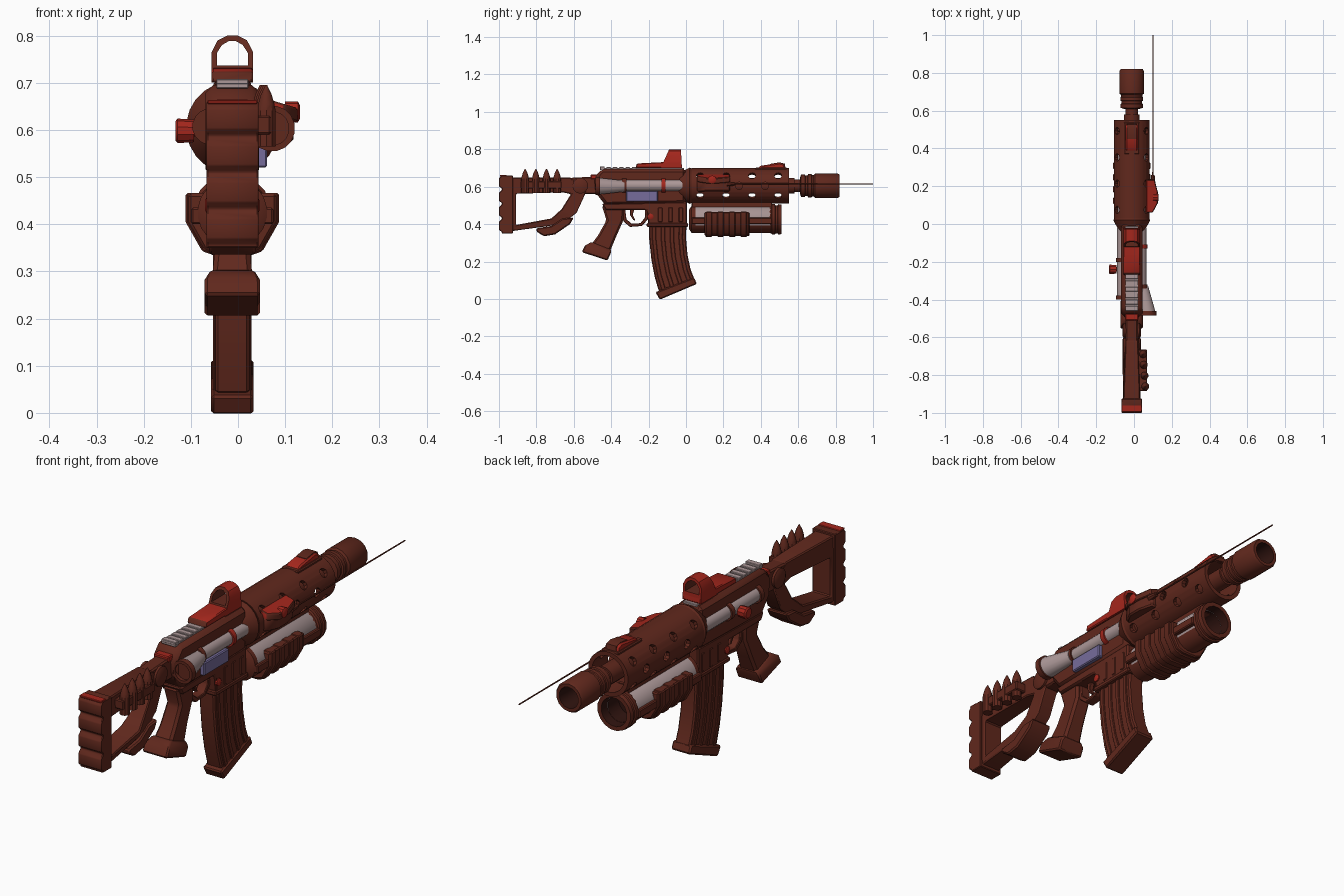
import bpy, bmesh, math
from mathutils import Vector

if "Cube" in bpy.data.objects:
    bpy.data.objects.remove(bpy.data.objects["Cube"])

C = -0.012          # gun centre line in x
AX = 0.605          # barrel axis height
LZ = 0.425          # launcher axis height


def mat(name, col):
    m = bpy.data.materials.new(name)
    m.diffuse_color = (*col, 1)
    m.use_nodes = True
    m.node_tree.nodes["Principled BSDF"].inputs["Base Color"].default_value = m.diffuse_color
    return m


BROWN = mat("dark_brown", (0.118, 0.021, 0.012))
RED = mat("red", (0.37, 0.02, 0.012))
GREY = mat("warm_grey", (0.41, 0.31, 0.31))
LAV = mat("lavender", (0.18, 0.15, 0.33))
BORE = mat("bore_dark", (0.03, 0.007, 0.005))


def loft(name, loops, m, cyclic=False, bevel=0):
    """Bridge equal-length point loops into one solid."""
    bm = bmesh.new()
    vs = [[bm.verts.new(p) for p in lp] for lp in loops]
    n = len(vs[0])
    for a, b in list(zip(vs, vs[1:])) + ([(vs[-1], vs[0])] if cyclic else []):
        for i in range(n):
            j = (i + 1) % n
            bm.faces.new((a[i], a[j], b[j], b[i]))
    if not cyclic:
        bm.faces.new(vs[0])
        bm.faces.new(vs[-1])
    bmesh.ops.recalc_face_normals(bm, faces=bm.faces[:])
    if bevel:
        es = [e for e in bm.edges if e.calc_face_angle(0) > 0.6]
        bmesh.ops.bevel(bm, geom=es, offset=bevel, segments=1, affect='EDGES', clamp_overlap=True)
    me = bpy.data.meshes.new(name)
    bm.to_mesh(me)
    bm.free()
    me.materials.append(m)
    ob = bpy.data.objects.new(name, me)
    bpy.context.collection.objects.link(ob)
    bpy.context.view_layer.objects.active = ob
    bpy.ops.object.select_all(action='DESELECT')
    ob.select_set(True)
    bpy.ops.object.shade_smooth_by_angle(angle=math.radians(35))
    return ob


def paint(ob, m, rule):
    """Second colour on the faces that meet a rule."""
    ob.data.materials.append(m)
    for p in ob.data.polygons:
        if rule(p):
            p.material_index = 1


def side(name, pts, half, m, bevel=0.006, x=C):
    """Side (y, z) outline extruded across x."""
    return loft(name, [[(x + s * half, y, z) for y, z in pts] for s in (-1, 1)], m, bevel=bevel)


def front(name, pts, y0, y1, m, bevel=0.005, x=C):
    """Cross-section (x, z) extruded along y."""
    return loft(name, [[(x + a, y, z) for a, z in pts] for y in (y0, y1)], m, bevel=bevel)


def box(name, x0, x1, y0, y1, z0, z1, m, bevel=0.004):
    return front(name, [(x0, z0), (x1, z0), (x1, z1), (x0, z1)], y0, y1, m, bevel, x=0)


def frame(name, outer, inner, half, m, bevel=0.005):
    """Side outline with an opening."""
    P = lambda pts, s: [(C + s * half, y, z) for y, z in pts]
    return loft(name, [P(outer, -1), P(outer, 1), P(inner, 1), P(inner, -1)], m, cyclic=True, bevel=bevel)


def lathe(name, prof, m, x=C, z=AX, n=16, axis='Y', at=0, closed=False):
    """Turned part from (position, radius) pairs along an axis."""
    ang = [2 * math.pi * (i + 0.5) / n for i in range(n)]
    place = {'Y': lambda t, u, v: (x + u, t, z + v), 'X': lambda t, u, v: (t, at + u, z + v),
             'Z': lambda t, u, v: (x + u, at + v, t)}[axis]
    return loft(name, [[place(t, r * math.cos(a), r * math.sin(a)) for a in ang] for t, r in prof], m, cyclic=closed)


def stack(name, secs, m, bevel=0.006):
    """Rectangular sections (y0, z0, y1, z1, half width)."""
    return loft(name, [[(C - w, a, b), (C + w, a, b), (C + w, c, d), (C - w, c, d)]
                       for a, b, c, d, w in secs], m, bevel=bevel)


# --- stock ---
stock = frame("stock_frame",
              [(-0.96, 0.65), (-0.62, 0.65), (-0.53, 0.58), (-0.585, 0.46), (-0.66, 0.40), (-0.95, 0.36)],
              [(-0.91, 0.562), (-0.66, 0.57), (-0.615, 0.56), (-0.665, 0.48), (-0.72, 0.43), (-0.91, 0.395)], 0.046, BROWN)
for v in stock.data.vertices:     # slimmer toward the hinge
    if v.co.y > -0.68:
        v.co.x = C + (v.co.x - C) * 0.72
butt = [(-0.925, 0.35), (-0.925, 0.66)]
for z in (0.66, 0.5825, 0.505, 0.4275):
    butt += [(-0.985, z), (-1.0, z - 0.015), (-1.0, z - 0.058), (-0.985, z - 0.07)]
side("butt_plate", butt + [(-0.985, 0.35)], 0.055, BROWN, 0.003)
box("butt_top_trim", C - 0.053, C + 0.053, -0.995, -0.96, 0.655, 0.663, RED, 0.002)
side("stock_lower_pod", [(-0.80, 0.36), (-0.76, 0.335), (-0.70, 0.345), (-0.62, 0.40), (-0.60, 0.435),
                         (-0.66, 0.43), (-0.72, 0.39), (-0.80, 0.378)], 0.05, BROWN)
side("stock_neck", [(-0.66, 0.645), (-0.47, 0.655), (-0.47, 0.56), (-0.60, 0.56)], 0.032, BROWN)
lathe("stock_hinge", [(C - 0.048, 0.03), (C - 0.042, 0.042), (C + 0.042, 0.042), (C + 0.048, 0.03)],
      BROWN, axis='X', at=-0.565, z=0.605)
# spare cartridges in a side strap
for k in range(4):
    lathe(f"cartridge_{k + 1}", [(0.565, 0.021), (0.64, 0.021), (0.655, 0.018), (0.675, 0.012), (0.695, 0.002)],
          BROWN, x=0.060 - k * 0.004, at=-0.86 + k * 0.057, axis='Z', n=10)
box("cartridge_strap", 0.02, 0.07, -0.885, -0.665, 0.59, 0.63, BROWN)

# --- receiver ---
side("upper_receiver", [(-0.485, 0.57), (-0.49, 0.65), (-0.45, 0.695), (0.0, 0.695), (0.0, 0.51), (-0.43, 0.50)],
     0.057, BROWN, 0.016)
side("lower_receiver", [(-0.45, 0.51), (-0.43, 0.475), (-0.21, 0.475), (-0.2, 0.385), (0.005, 0.385), (0.005, 0.52)],
     0.05, BROWN)
box("magwell_lip", C - 0.054, C + 0.054, -0.21, 0.012, 0.385, 0.405, BROWN)
for k in range(3):
    box(f"magwell_rib_{k + 1}", C - 0.053, C + 0.053, -0.15 + k * 0.055, -0.125 + k * 0.055, 0.41, 0.49, BROWN)
for s in (-1, 1):
    lathe("receiver_pin", [(C + s * 0.04, 0.016), (C + s * 0.055, 0.016), (C + s * 0.058, 0.01)],
          RED, axis='X', at=-0.19, z=0.44, n=10)
    lathe("side_tube", [(-0.40, 0.032), (-0.02, 0.032)], GREY, x=C + s * 0.046, z=0.607)
    for y in ((-0.33, -0.12) if s > 0 else (-0.39, -0.19)):
        lathe("tube_band", [(y - 0.011, 0.039), (y + 0.011, 0.039)], RED if y == -0.12 else BROWN,
              x=C + s * 0.046, z=0.607)
box("ejection_cover", 0.0, 0.062, -0.32, -0.15, 0.52, 0.577, LAV)
port = lathe("flared_port", [(-0.47, 0.046), (-0.33, 0.03)], GREY, x=0.07, z=0.603)
paint(port, BROWN, lambda p: p.normal.y < -0.7)
for v in port.data.vertices:      # narrow end tucks in to the receiver
    if v.co.y > -0.4:
        v.co.x -= 0.024
lathe("flared_port_rim", [(-0.485, 0.049), (-0.46, 0.049), (-0.46, 0.036), (-0.485, 0.036)],
      BROWN, x=0.072, z=0.603, closed=True)
lathe("bolt_handle", [(-0.05, 0.012), (-0.093, 0.012), (-0.093, 0.024), (-0.128, 0.026), (-0.133, 0.02)],
      RED, axis='X', at=-0.24, z=0.598, n=10)
box("rear_cap", C - 0.035, C + 0.035, -0.51, -0.475, 0.64, 0.665, RED)
box("rail_base", C - 0.034, C + 0.034, -0.46, -0.01, 0.688, 0.699, GREY, 0.002)
for k in range(6):
    box(f"rail_slat_{k + 1}", C - 0.034, C + 0.034, -0.46 + k * 0.034, -0.435 + k * 0.034, 0.696,
        0.704 if k else 0.708, GREY, 0.002)
frame("trigger_guard", [(-0.345, 0.49), (-0.335, 0.415), (-0.30, 0.385), (-0.235, 0.39), (-0.2, 0.43), (-0.2, 0.49)],
      [(-0.325, 0.478), (-0.318, 0.425), (-0.29, 0.402), (-0.243, 0.405), (-0.22, 0.435), (-0.22, 0.478)], 0.022, BROWN, 0.003)
side("trigger", [(-0.30, 0.48), (-0.275, 0.48), (-0.285, 0.45), (-0.27, 0.42), (-0.28, 0.42), (-0.30, 0.45)], 0.01, BROWN, 0.002)

# --- pistol grip ---
stack("pistol_grip", [(-0.45, 0.5, -0.33, 0.5, 0.038), (-0.425, 0.42, -0.335, 0.42, 0.036),
                      (-0.47, 0.34, -0.375, 0.33, 0.038), (-0.515, 0.28, -0.41, 0.245, 0.044)], BROWN, 0.01)
stack("grip_base", [(-0.505, 0.305, -0.40, 0.265, 0.046), (-0.54, 0.285, -0.402, 0.245, 0.059),
                    (-0.557, 0.25, -0.42, 0.205, 0.059)], BROWN)

# --- curved magazine ---
secs = [(-0.2, 0.42, 0.003, 0.42), (-0.197, 0.32, 0.0, 0.325), (-0.185, 0.21, 0.008, 0.235),
        (-0.168, 0.12, 0.024, 0.16), (-0.145, 0.04, 0.045, 0.105)]
stack("magazine", [s + (0.036,) for s in secs], BROWN)
for k in range(4):
    f, g = 0.08 + k * 0.24, 0.19 + k * 0.24
    stack(f"magazine_rib_{k + 1}", [(a + (c - a) * f, b + (d - b) * f, a + (c - a) * g, b + (d - b) * g, 0.041)
                                    for a, b, c, d in secs], BROWN, 0.003)
stack("magazine_base", [(-0.163, 0.036, 0.043, 0.115, 0.045), (-0.14, -0.004, 0.058, 0.08, 0.045)], BROWN)

# --- perforated handguard ---
guard = lathe("handguard", [(0.03, 0.096), (0.55, 0.096), (0.55, 0.078), (0.03, 0.078)], BROWN, n=24, closed=True)
bm = bmesh.new()
for deg in (0, 35, 145, 180, 215, 325):
    d = Vector((math.cos(math.radians(deg)), 0, math.sin(math.radians(deg))))
    for j in range(4 if deg % 180 else 3):
        m4 = d.to_track_quat('Z', 'Y').to_matrix().to_4x4()
        m4.translation = Vector((C, (0.075 if deg % 180 else 0.145) + j * 0.139, AX)) + d * 0.088
        bmesh.ops.create_cone(bm, cap_ends=True, segments=10, radius1=0.02, radius2=0.02, depth=0.05, matrix=m4)
me = bpy.data.meshes.new("hole_cutter")
bm.to_mesh(me)
bm.free()
cutter = bpy.data.objects.new("hole_cutter", me)
bpy.context.collection.objects.link(cutter)
cutter.hide_render = True
bo = guard.modifiers.new("holes", 'BOOLEAN')
bo.operation, bo.object, bo.solver = 'DIFFERENCE', cutter, 'EXACT'
bpy.context.view_layer.objects.active = guard
bpy.ops.object.modifier_apply(modifier=bo.name)
bpy.data.objects.remove(cutter)
lathe("handguard_collar", [(-0.04, 0.065), (0.0, 0.088), (0.02, 0.098), (0.035, 0.09)], BROWN, n=24)

# --- barrel and suppressor ---
lathe("barrel", [(0.0, 0.042), (0.58, 0.042), (0.58, 0.034), (0.64, 0.034)], BROWN)
can = lathe("suppressor", [(0.61, 0.045), (0.615, 0.06), (0.635, 0.06), (0.638, 0.055), (0.65, 0.055), (0.653, 0.062),
                           (0.67, 0.062), (0.673, 0.058), (0.683, 0.058), (0.69, 0.066), (0.81, 0.066), (0.82, 0.06),
                           (0.82, 0.046), (0.72, 0.042)], BROWN, n=14)

# --- under-barrel launcher ---
tube = lathe("launcher_tube", [(0.015, 0.05), (0.03, 0.074), (0.05, 0.074), (0.45, 0.074), (0.47, 0.066),
                               (0.47, 0.058), (0.40, 0.056)], GREY, z=LZ, n=20)
paint(tube, BROWN, lambda p: p.center.y < 0.045 or p.center.z < LZ - 0.03)
muzzle = lathe("launcher_muzzle", [(0.455, 0.076), (0.46, 0.083), (0.475, 0.083), (0.478, 0.077), (0.49, 0.077),
                                   (0.493, 0.083), (0.51, 0.08), (0.51, 0.062), (0.40, 0.055), (0.40, 0.06)],
               BROWN, z=LZ, n=16, closed=True)
# dark bores
for ob, z, r in ((can, AX, 0.047), (muzzle, LZ, 0.063), (tube, LZ, 0.06)):
    ob.data.materials.append(BORE)
    for p in ob.data.polygons:
        if p.center.y > 0.39 and all(
                math.hypot(ob.data.vertices[i].co.x - C, ob.data.vertices[i].co.z - z) < r for i in p.vertices) \
                and not (ob == can and p.center.y < 0.7):
            p.material_index = len(ob.data.materials) - 1


def cradle(k):
    half = [(0.096, 0.465), (0.096, 0.405), (0.062, 0.345), (0.03, 0.334)]
    return [(s * x * k, LZ + (z - LZ) * k) for s, row in ((1, half), (-1, half[::-1])) for x, z in row]


front("launcher_grip", cradle(0.97), 0.10, 0.34, BROWN)
for k in range(4):
    front(f"launcher_grip_band_{k + 1}", cradle(1.03), 0.105 + k * 0.062, 0.14 + k * 0.062, BROWN, 0.004)
for s in (-1, 1):
    x = C + s * 0.075
    box("launcher_side_strip", x - 0.012, x + 0.012, 0.03, 0.46, 0.40, 0.435, BROWN)
box("launcher_mount", C - 0.03, C + 0.03, 0.03, 0.46, 0.48, 0.535, BROWN)

# --- reflex sight ---
base = side("sight_base", [(-0.27, 0.70), (-0.262, 0.724), (-0.15, 0.73), (-0.025, 0.735), (-0.02, 0.70)], 0.044, RED, 0.004)
arch = [(-0.044, 0.70), (0.044, 0.70), (0.044, 0.765), (0.031, 0.79), (0.011, 0.80), (-0.011, 0.80), (-0.031, 0.79), (-0.044, 0.765)]
hole = [(-0.033, 0.737), (0.033, 0.737), (0.033, 0.763), (0.022, 0.78), (0.008, 0.788), (-0.008, 0.788), (-0.022, 0.78), (-0.033, 0.763)]
lean = lambda pts, y, k: [(C + x, y + k * (z - 0.70), z) for x, z in pts]
hood = loft("sight_hood", [lean(arch, -0.135, 0.45), lean(arch, -0.022, -0.05),
                           lean(hole, -0.022, -0.05), lean(hole, -0.135, 0.45)], RED, cyclic=True)
# rear faces and the hood lining in brown
paint(base, BROWN, lambda p: p.normal.y < -0.4)
paint(hood, BROWN, lambda p: p.normal.y < -0.7 or
      (abs(p.normal.y) < 0.7 and p.normal.dot(p.center - Vector((C, -0.07, 0.755))) < 0))

# --- front sight ---
side("front_sight", [(0.38, 0.695), (0.40, 0.712), (0.50, 0.727), (0.525, 0.72), (0.53, 0.695)], 0.032, RED)
side("front_sight_groove", [(0.45, 0.715), (0.45, 0.722), (0.50, 0.730), (0.528, 0.723), (0.532, 0.70)], 0.024, BROWN, 0)
box("front_sight_foot", C - 0.04, C + 0.04, 0.37, 0.54, 0.68, 0.702, BROWN)

# --- side pointer and antenna ---
outline = [(0.06, 0.06), (0.095, 0.06), (0.122, 0.11), (0.122, 0.17), (0.105, 0.235), (0.06, 0.235)]
loft("pointer_body", [[(x - 0.004, y, z) for x, y in outline] for z in (0.575, 0.637)], BROWN, bevel=0.006)
cover = loft("pointer_cover", [[(x + 0.004, y, z - (x - 0.06) * 0.3) for x, y in outline] for z in (0.635, 0.665)],
             RED, bevel=0.004)
paint(cover, BROWN, lambda p: p.normal.z < 0.8 and p.normal.y > -0.9)
lathe("pointer_button", [(0.10, 0.022), (0.127, 0.022), (0.131, 0.015)], RED, axis='X', at=0.14, z=0.638, n=10)
lathe("antenna", [(0.2, 0.004), (1.0, 0.003)], BROWN, x=0.1, z=0.615, n=6)
lathe("antenna_socket", [(0.22, 0.014), (0.26, 0.01)], BROWN, x=0.1, z=0.615, n=8)
